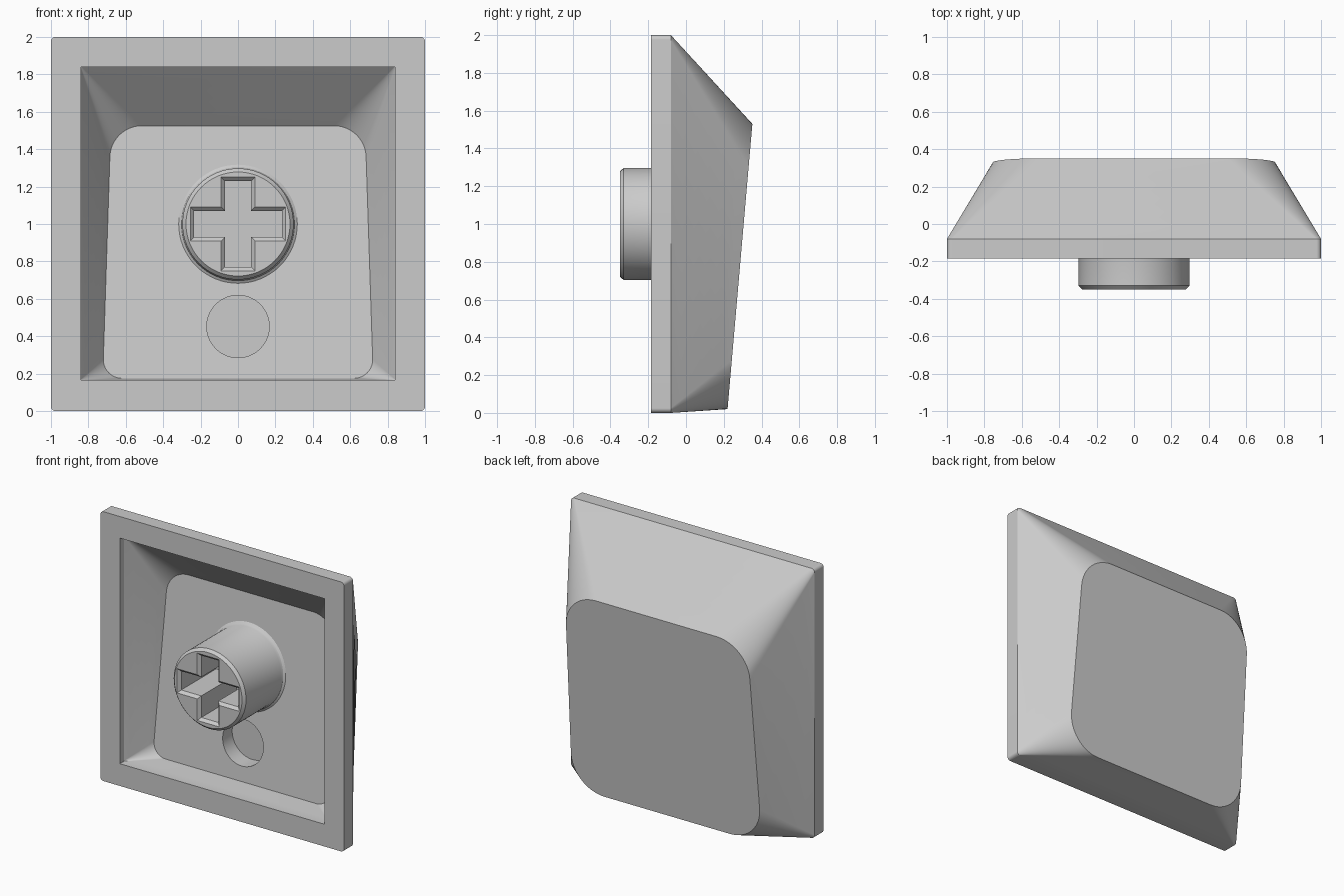
import bpy, bmesh, math

old = bpy.data.objects.get("Cube")
if old:
    bpy.data.objects.remove(old, do_unlink=True)

grey = bpy.data.materials.new("plain grey")
grey.use_nodes = True
grey.diffuse_color = (0.6, 0.6, 0.6, 1)
grey.node_tree.nodes["Principled BSDF"].inputs["Base Color"].default_value = (0.6, 0.6, 0.6, 1)


def outer_y(z):
    """Depth of the sloping touch surface."""
    return 0.22 + 0.087 * (z - 0.02)


def floor_y(z):
    """Depth of the hollow's floor, parallel to the touch surface."""
    return 0.035 + 0.087 * (z - 0.18)


def rounded_ring(half_low, half_high, low, high, r_low, r_high, depth, steps=12):
    """Rounded four-sided outline in x and z; depth gives y at each height."""
    corners = [(half_low - r_low, low + r_low, r_low, -90),
               (half_high - r_high, high - r_high, r_high, 0),
               (r_high - half_high, high - r_high, r_high, 90),
               (r_low - half_low, low + r_low, r_low, 180)]
    ring = []
    for cx, cz, r, start in corners:
        for i in range(steps + 1):
            a = math.radians(start + 90 * i / steps)
            z = cz + r * math.sin(a)
            ring.append((cx + r * math.cos(a), depth(z), z))
    return ring


def circle_ring(r, depth, cz=1.0, n=64):
    ring = []
    for i in range(n):
        a = 2 * math.pi * i / n
        z = cz + r * math.sin(a)
        ring.append((r * math.cos(a), depth(z), z))
    return ring


def cross_ring(grow, y):
    """Plus-shaped outline, widened by grow."""
    t, w, h = 0.07 + grow, 0.235 + grow, 0.23 + grow
    quarter = [(w, t), (t, t), (t, h)]
    pts = quarter + [(-x, z) for x, z in reversed(quarter)]
    pts += [(-x, -z) for x, z in pts]
    return [(x, y, 1 + z) for x, z in pts]


def flat(y):
    return lambda z: y


def between(a, b, count):
    """Rings blended between two outlines, leaving out the ends."""
    return [[tuple(p + (q - p) * k / count for p, q in zip(u, v)) for u, v in zip(a, b)]
            for k in range(1, count)]


def loft(name, rings):
    """Closed solid skinned through the rings and capped at both ends."""
    bm = bmesh.new()
    loops = [[bm.verts.new(p) for p in ring] for ring in rings]
    for a, b in zip(loops, loops[1:]):
        for i in range(len(a)):
            j = (i + 1) % len(a)
            bm.faces.new((a[i], a[j], b[j], b[i]))
    bm.faces.new(loops[0])
    bm.faces.new(loops[-1])
    bmesh.ops.recalc_face_normals(bm, faces=bm.faces)
    mesh = bpy.data.meshes.new(name)
    bm.to_mesh(mesh)
    bm.free()
    mesh.materials.append(grey)
    obj = bpy.data.objects.new(name, mesh)
    bpy.context.collection.objects.link(obj)
    return obj


def activate(obj):
    bpy.ops.object.select_all(action='DESELECT')
    obj.select_set(True)
    bpy.context.view_layer.objects.active = obj


def cut(obj, cutter):
    cutter.hide_render = True
    activate(obj)
    mod = obj.modifiers.new("cut", 'BOOLEAN')
    mod.operation = 'DIFFERENCE'
    mod.solver = 'EXACT'
    mod.object = cutter
    bpy.ops.object.modifier_apply(modifier=mod.name)
    bpy.data.objects.remove(cutter, do_unlink=True)


def smooth(obj):
    activate(obj)
    bpy.ops.object.shade_smooth_by_angle(angle=math.radians(25))


# Hollow cap: touch surface, flared sides, square skirt, rim, then the inside
touch = rounded_ring(0.775, 0.755, 0.02, 1.53, 0.26, 0.26, outer_y)
skirt_back = rounded_ring(1, 1, 0, 2, 0.025, 0.025, flat(-0.08))
skirt_front = rounded_ring(1, 1, 0, 2, 0.025, 0.025, flat(-0.185))
mouth = rounded_ring(0.84, 0.84, 0.165, 1.84, 0.004, 0.004, flat(-0.185))
mouth_back = rounded_ring(0.84, 0.84, 0.165, 1.84, 0.004, 0.004, flat(-0.135))
floor = rounded_ring(0.72, 0.685, 0.175, 1.525, 0.1, 0.17, floor_y)
cap = loft("hollow_cap", [touch] + between(touch, skirt_back, 6)
           + [skirt_back, skirt_front, mouth, mouth_back]
           + between(mouth_back, floor, 5) + [floor])

# Round recess in the floor below the stem
cut(cap, loft("recess_cutter", [circle_ring(0.167, flat(y), 0.452) for y in (-0.1, 0.17)]))
smooth(cap)

# Round stem with a chamfered tip and a small fillet at its foot
stem = loft("stem", [circle_ring(0.278, flat(-0.35)), circle_ring(0.297, flat(-0.33)),
                     circle_ring(0.297, lambda z: floor_y(z) - 0.025),
                     circle_ring(0.303, lambda z: floor_y(z) - 0.01),
                     circle_ring(0.32, lambda z: floor_y(z) + 0.002),
                     circle_ring(0.32, lambda z: floor_y(z) + 0.05)])

# Plus-shaped socket with a chamfered mouth
cut(stem, loft("socket_cutter", [cross_ring(0.02, -0.4), cross_ring(0.02, -0.35),
                                 cross_ring(0, -0.33), cross_ring(0, 0.08)]))
smooth(stem)
